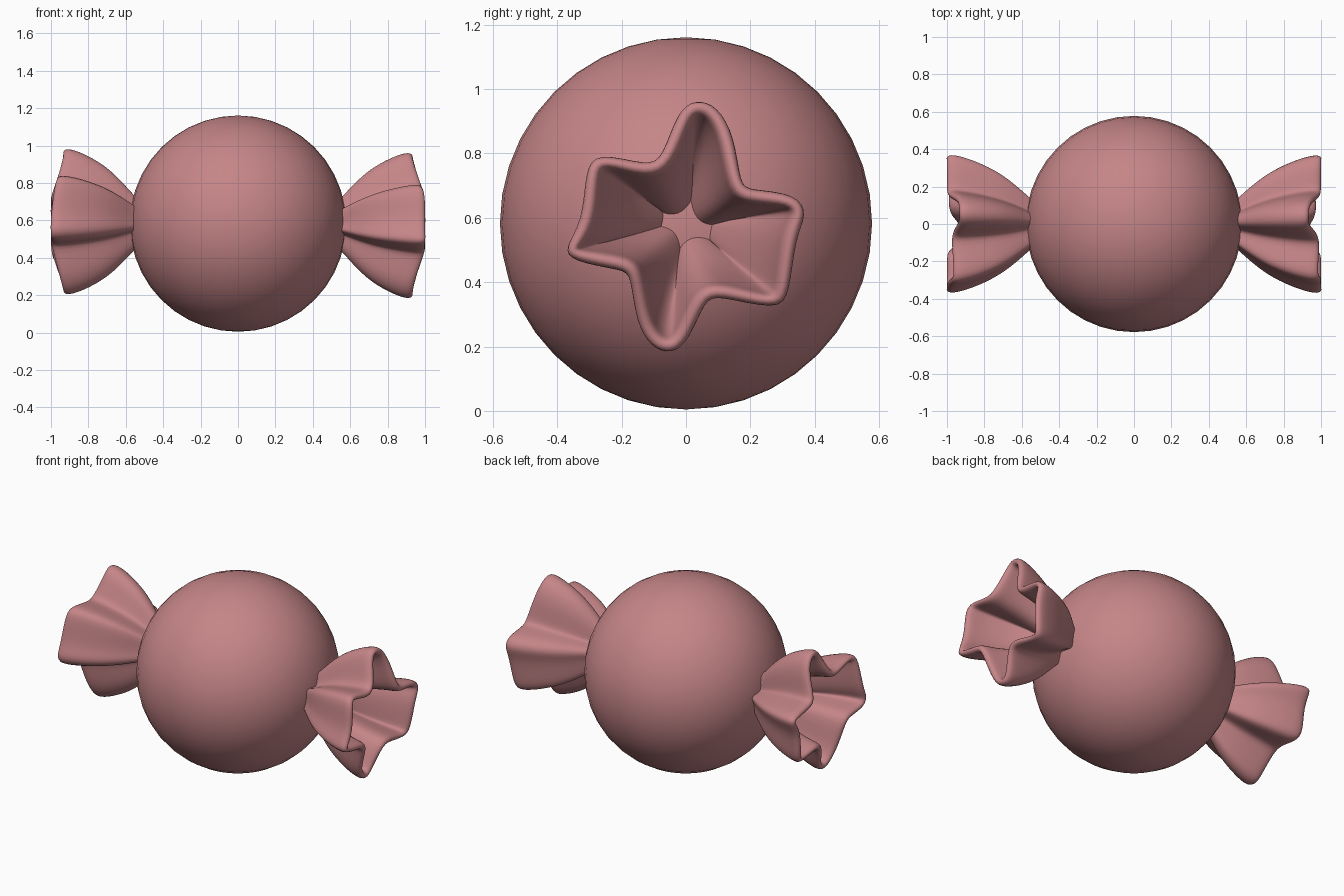
import bpy, bmesh, math
from mathutils import Vector

if "Cube" in bpy.data.objects:
    bpy.data.objects.remove(bpy.data.objects["Cube"])

CZ = 0.583
pink = bpy.data.materials.new("candy pink")
pink.diffuse_color = (0.56, 0.235, 0.245, 1)
pink.use_nodes = True
pink.node_tree.nodes["Principled BSDF"].inputs["Base Color"].default_value = pink.diffuse_color

# Round candy body
bpy.ops.mesh.primitive_uv_sphere_add(segments=40, ring_count=20, radius=0.578, location=(0, 0, CZ))
body = bpy.context.object
body.name = "candy_body"
body.data.materials.append(pink)
bpy.ops.object.shade_smooth()

# Pleated outline of the open wrapper end (y, z)
OUTLINE = [(0.03, 0.975), (0.10, 0.955), (0.155, 0.86), (0.172, 0.705), (0.20, 0.69),
           (0.35, 0.68), (0.385, 0.61), (0.345, 0.54), (0.328, 0.36), (0.29, 0.305),
           (0.10, 0.355), (0.06, 0.34), (0.01, 0.21), (-0.045, 0.17), (-0.11, 0.19),
           (-0.16, 0.27), (-0.175, 0.42), (-0.20, 0.435), (-0.36, 0.46), (-0.387, 0.505),
           (-0.325, 0.59), (-0.32, 0.75), (-0.28, 0.812), (-0.12, 0.765), (-0.075, 0.79),
           (-0.028, 0.94)]
# Flare from neck to rim (x, scale)
FLARE = [(0.48, 0.20), (0.56, 0.38), (0.64, 0.575), (0.73, 0.75), (0.83, 0.88),
         (0.92, 0.965), (1.0, 1.005)]


def wrapper_end(name, side):
    # side -1 is the point reflection of side +1
    bm = bmesh.new()
    rings = []
    for x, s in FLARE:
        ring = []
        for y, z in OUTLINE:
            h = z - CZ
            dip = 0.07 * min(1, max(0, (abs(h) - 0.17) / 0.17))   # rim recedes at top and bottom
            px = x - dip * max(0, (x - 0.56) / 0.44)
            ring.append(bm.verts.new(side * Vector((px, y * s, h * s))))
        rings.append(ring)
    n = len(OUTLINE)
    for a, b in zip(rings, rings[1:]):
        for i in range(n):
            bm.faces.new((a[i], a[(i + 1) % n], b[(i + 1) % n], b[i]))
    bmesh.ops.recalc_face_normals(bm, faces=bm.faces)
    # outward check on a ridge face
    bm.faces.ensure_lookup_table()
    f = bm.faces[n * 4]
    c = f.calc_center_median()
    if f.normal.y * c.y + f.normal.z * c.z < 0:
        bmesh.ops.reverse_faces(bm, faces=bm.faces)
    me = bpy.data.meshes.new(name)
    bm.to_mesh(me)
    bm.free()
    me.materials.append(pink)
    for p in me.polygons:
        p.use_smooth = True
    ob = bpy.data.objects.new(name, me)
    ob.location.z = CZ
    bpy.context.collection.objects.link(ob)
    m = ob.modifiers.new("thickness", 'SOLIDIFY')
    m.thickness = 0.05
    m.offset = -1
    m = ob.modifiers.new("smooth", 'SUBSURF')
    m.levels = m.render_levels = 2


wrapper_end("wrapper_end_right", 1)
wrapper_end("wrapper_end_left", -1)
